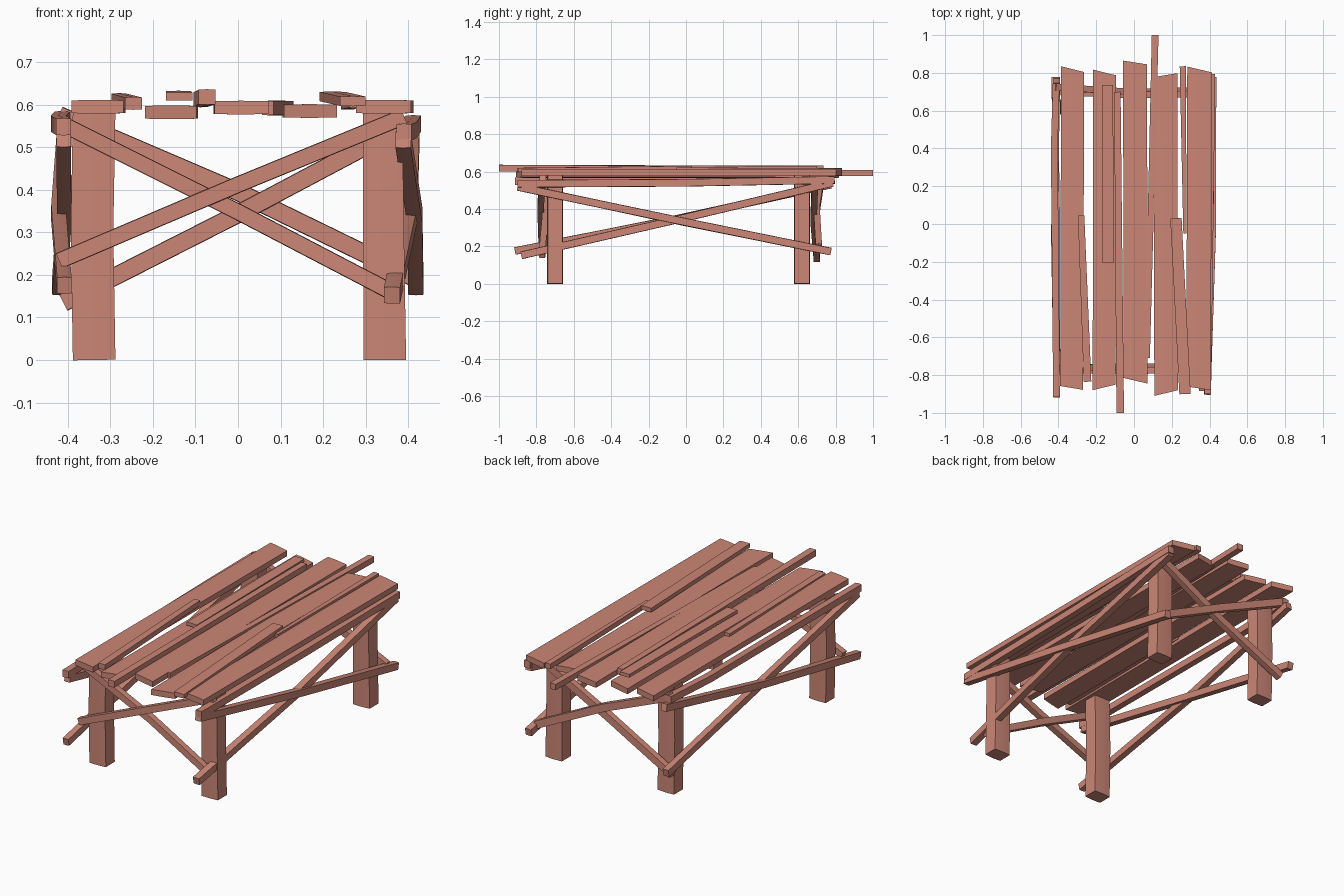
import bpy, bmesh
from mathutils import Vector

wood = bpy.data.materials.new("wood")
wood.diffuse_color = (0.6, 0.24, 0.18, 1)


def beam(name, pts, w, h, side=(1, 0, 0), skew=(0, 0), w_end=None):
    """Rough-sawn beam along pts: w across 'side', h across the other axis, ends cut at a slant."""
    pts = [Vector(p) for p in pts]
    n = len(pts)
    crown = 0.04 * min(w, h)
    w_end = w_end or w
    bm = bmesh.new()
    rings = []
    for i, p in enumerate(pts):
        d = (pts[min(i + 1, n - 1)] - pts[max(i - 1, 0)]).normalized()
        s = Vector(side)
        s = (s - d * s.dot(d)).normalized()
        up = d.cross(s)
        k = skew[0] if i == 0 else skew[1] if i == n - 1 else 0
        t = i / (n - 1)
        ww = w * (1 - t) + w_end * t
        profile = [(-.5, -h / 2), (0, -h / 2 - crown), (.5, -h / 2),
                   (.5, h / 2), (0, h / 2 + crown), (-.5, h / 2)]
        rings.append([bm.verts.new(p + s * u * ww + up * v + d * (k * u)) for u, v in profile])
    for a, b in zip(rings, rings[1:]):
        for j in range(6):
            bm.faces.new((a[j], a[(j + 1) % 6], b[(j + 1) % 6], b[j]))
    bm.faces.new(rings[0])
    bm.faces.new(rings[-1])
    bmesh.ops.recalc_face_normals(bm, faces=bm.faces)
    me = bpy.data.meshes.new(name)
    bm.to_mesh(me)
    bm.free()
    ob = bpy.data.objects.new(name, me)
    me.materials.append(wood)
    bpy.context.collection.objects.link(ob)
    bpy.context.view_layer.objects.active = ob
    ob.select_set(True)
    bpy.ops.object.shade_smooth_by_angle()
    ob.select_set(False)


# Legs, slightly uneven
for label, y in (("front", -0.70), ("back", 0.62)):
    beam(f"{label}_left_leg", [(-.338, y, 0), (-.343, y, .3), (-.338, y, .59)], .10, .078)
    beam(f"{label}_right_leg", [(.345, y, 0), (.342, y, .3), (.340, y, .59)], .10, .078, w_end=.092)

# Wide top planks: x front, x back, y front, y back, z, width, end slants
planks = [
    (-.330, -.325, -.868, .82, .595, .122, -.02, -.03),
    (-.158, -.155, -.865, .802, .582, .122, .03, -.03),
    (.008, .006, -.830, .855, .593, .127, -.03, -.02),
    (.170, .167, -.895, .788, .585, .125, .03, .02),
    (.342, .347, -.870, .818, .595, .130, -.02, -.03),
]
for i, (x0, x1, y0, y1, z, w, k0, k1) in enumerate(planks):
    beam(f"top_plank_{i + 1}", [(x0, y0, z), ((x0 + x1) / 2, 0, z), (x1, y1, z)],
         w, .03, skew=(k0, k1))

# Narrow boards and battens laid over the gaps: start, end, widths, height
loose = [
    ((-.246, -.835, .603), (-.280, .045, .612), .040, .034, .028),
    ((-.138, -.205, .619), (-.140, .735, .623), .062, .058, .018),
    ((-.073, -1.0, .618), (-.088, .70, .612), .040, .034, .034),
    ((.070, -.71, .592), (.112, 1.0, .592), .028, .036, .032),
    ((.270, -.900, .608), (.222, .030, .619), .060, .060, .022),
    ((.270, -.05, .607), (.258, .835, .603), .018, .032, .028),
]
for i, (a, b, w0, w1, h) in enumerate(loose):
    beam(f"loose_batten_{i + 1}", [a, b], w0, h, w_end=w1)

# End cross braces
Y = (0, 1, 0)
beam("front_brace_rising", [(-.42, -.772, .233), (0, -.778, .412), (.39, -.765, .572)], .034, .036, Y)
beam("front_brace_falling", [(-.40, -.765, .548), (0, -.752, .348), (.37, -.77, .155)], .034, .036, Y)
beam("back_brace_rising", [(-.41, .70, .135), (0, .682, .343), (.40, .69, .555)], .034, .040, Y)
beam("back_brace_falling", [(-.42, .725, .575), (0, .698, .395), (.41, .71, .195)], .034, .040, Y)

# Long side cross braces and upper rails
beam("left_brace_rising", [(-.408, -.915, .175), (-.422, -.06, .345), (-.408, .775, .530)], .034, .038)
beam("left_brace_falling", [(-.410, -.900, .520), (-.408, -.06, .340), (-.420, .775, .172)], .034, .038)
beam("left_upper_rail", [(-.410, -.915, .548), (-.422, .40, .555), (-.412, .745, .565)], .036, .038)
beam("right_brace_rising", [(.362, -.880, .152), (.402, -.06, .340), (.408, .785, .540)], .038, .038)
beam("right_brace_falling", [(.388, -.900, .518), (.415, -.06, .342), (.418, .775, .172)], .036, .038)
beam("right_upper_rail", [(.390, -.900, .535), (.402, 0, .540), (.412, .795, .555)], .036, .038)
